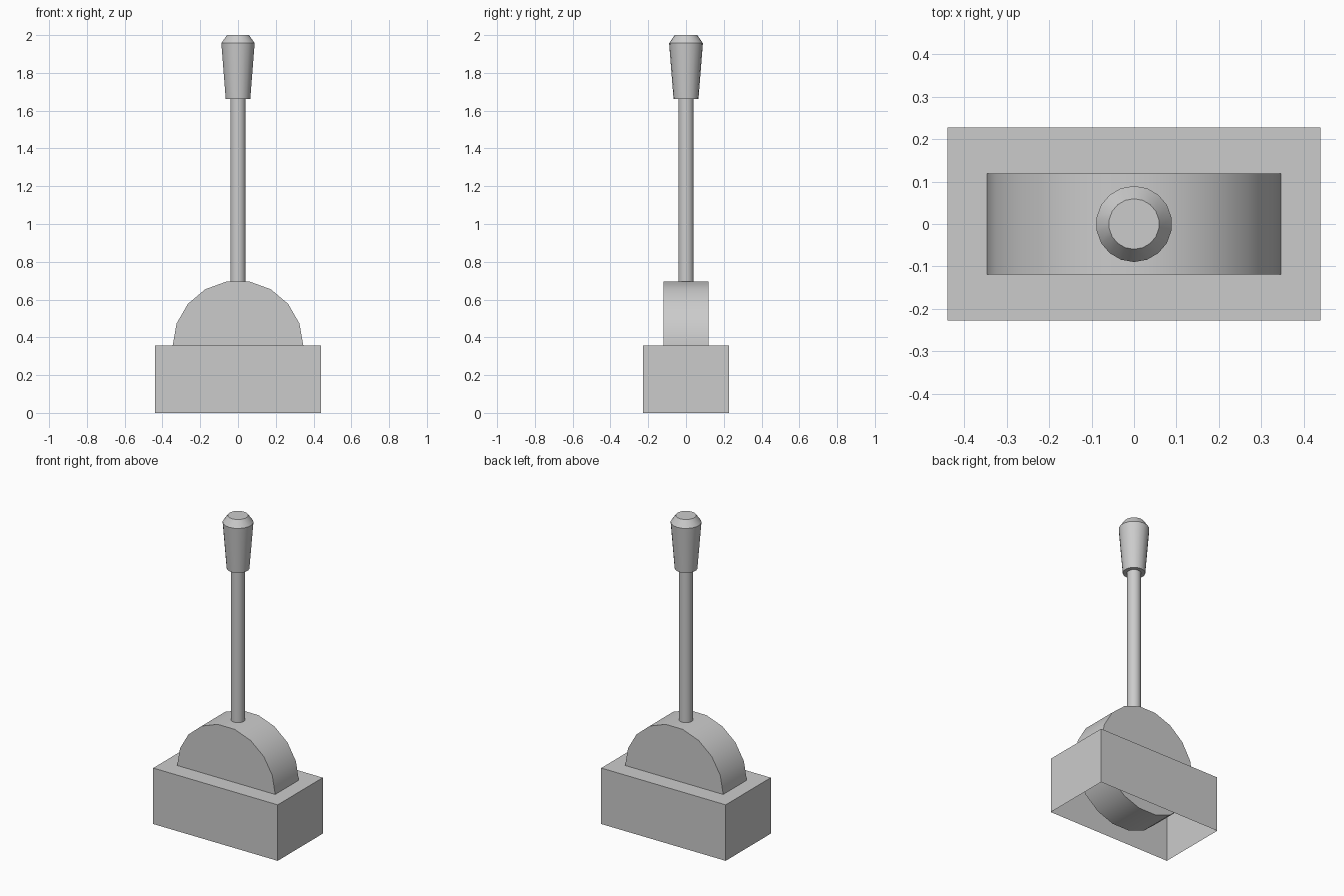
import bpy, bmesh, math

if "Cube" in bpy.data.objects:
    bpy.data.objects.remove(bpy.data.objects["Cube"])

SIDES = 18


def make_object(name, bm, smooth=True):
    bmesh.ops.recalc_face_normals(bm, faces=bm.faces)
    mesh = bpy.data.meshes.new(name)
    bm.to_mesh(mesh)
    bm.free()
    obj = bpy.data.objects.new(name, mesh)
    bpy.context.collection.objects.link(obj)
    if smooth:
        bpy.ops.object.select_all(action='DESELECT')
        obj.select_set(True)
        bpy.context.view_layer.objects.active = obj
        bpy.ops.object.shade_smooth_by_angle(angle=math.radians(30))
    return obj


def lathe(name, profile):
    """Stack rings of (radius, height) along z and cap both ends."""
    bm = bmesh.new()
    rings = []
    for r, z in profile:
        angles = [math.tau * i / SIDES for i in range(SIDES)]
        rings.append([bm.verts.new((r * math.sin(a), r * math.cos(a), z)) for a in angles])
    for low, high in zip(rings, rings[1:]):
        for i in range(SIDES):
            j = (i + 1) % SIDES
            bm.faces.new((low[i], low[j], high[j], high[i]))
    bm.faces.new(rings[0])
    bm.faces.new(rings[-1])
    return make_object(name, bm)


# Base: box with an open underside
bm = bmesh.new()
bmesh.ops.create_cube(bm, size=1)
for v in bm.verts:
    v.co = (v.co.x * 0.878, v.co.y * 0.454, (v.co.z + 0.5) * 0.357)
bottom = [f for f in bm.faces if f.calc_center_median().z < 0.01]
bmesh.ops.delete(bm, geom=bottom, context='FACES_ONLY')
# outward normals for the open shell
base = make_object("base", bm, smooth=False)

# Pivot drum: full disc lying across y, half sunk in the base
drum = lathe("pivot_drum", [(0.346, -0.119), (0.346, 0.119)])
# turned so ring vertices sit at both ends of the x axis
drum.rotation_euler = (math.radians(90), math.radians(90), 0)
drum.location.z = 0.355

# Lever rod
lathe("lever_rod", [(0.041, 0.66), (0.041, 1.68)])

# Tapered grip with a chamfered top
lathe("lever_grip", [(0.066, 1.662), (0.0895, 1.957), (0.0595, 2.0)])
